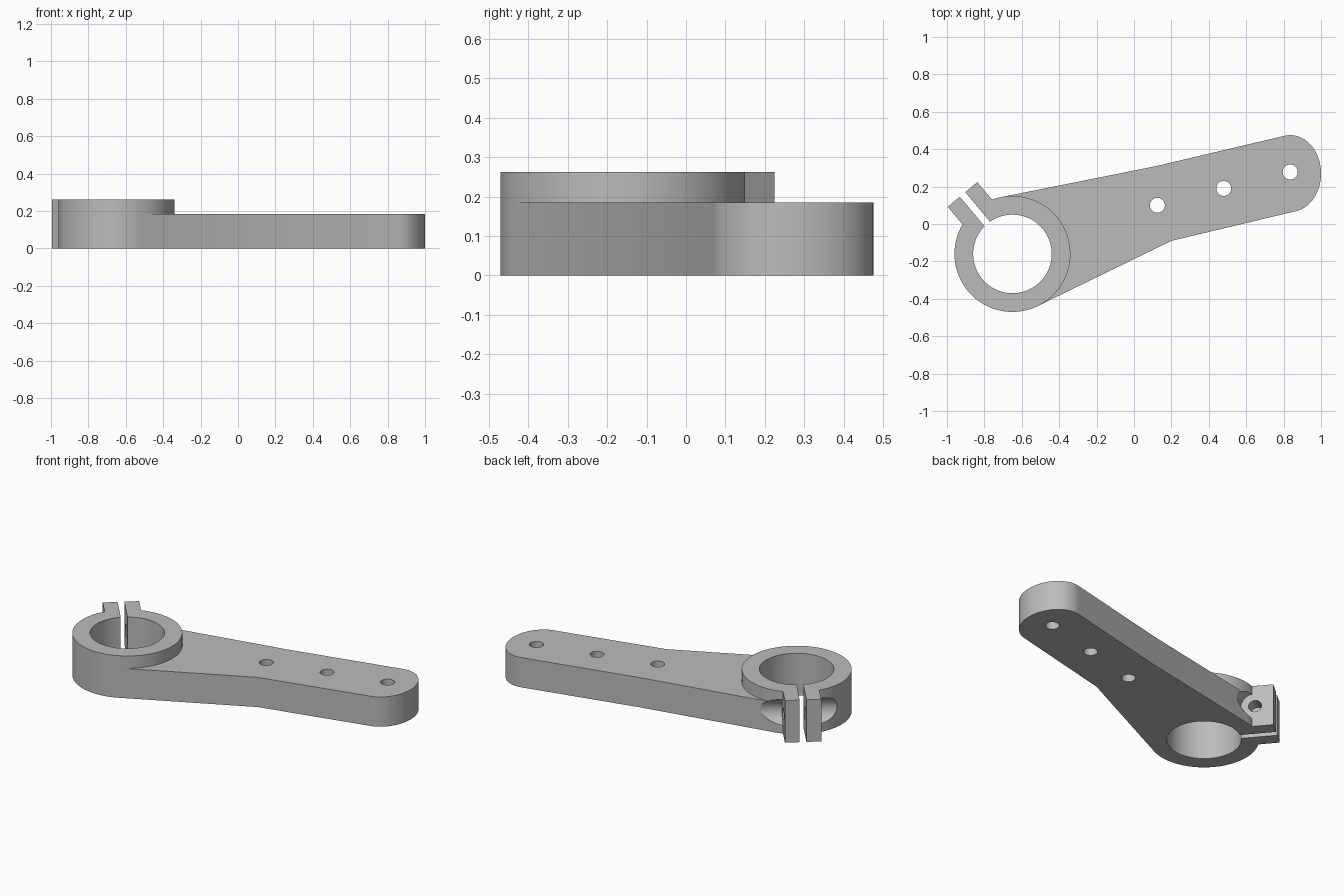
import bpy, bmesh, math
from mathutils import Matrix, Vector

if "Cube" in bpy.data.objects:
    bpy.data.objects.remove(bpy.data.objects["Cube"], do_unlink=True)

RING = Vector((-0.65, -0.16, 0))     # clamp ring centre
R_OUT, R_IN, H_RING, H_ARM = 0.31, 0.21, 0.262, 0.185
LUG_ANGLE = math.radians(130)        # direction of the clamp lugs
# local frame: x = radial along the lugs, y = tangential
LUG_FRAME = Matrix.Translation(RING) @ Matrix.Rotation(LUG_ANGLE, 4, 'Z')

grey = bpy.data.materials.new("grey_metal")
grey.use_nodes = True
grey.diffuse_color = (0.5, 0.5, 0.5, 1)
grey.node_tree.nodes["Principled BSDF"].inputs["Base Color"].default_value = (0.5, 0.5, 0.5, 1)


def add_object(name, bm):
    bmesh.ops.recalc_face_normals(bm, faces=bm.faces)
    mesh = bpy.data.meshes.new(name)
    bm.to_mesh(mesh)
    bm.free()
    mesh.materials.append(grey)
    obj = bpy.data.objects.new(name, mesh)
    bpy.context.collection.objects.link(obj)
    return obj


def prism(name, outline, z0, z1):
    bm = bmesh.new()
    face = bm.faces.new([bm.verts.new((x, y, z0)) for x, y in outline])
    ext = bmesh.ops.extrude_face_region(bm, geom=[face])
    top = [v for v in ext["geom"] if isinstance(v, bmesh.types.BMVert)]
    bmesh.ops.translate(bm, verts=top, vec=(0, 0, z1 - z0))
    return add_object(name, bm)


def cylinder(name, radius, depth, matrix, sides=48):
    bm = bmesh.new()
    bmesh.ops.create_cone(bm, cap_ends=True, segments=sides, radius1=radius,
                          radius2=radius, depth=depth, matrix=matrix)
    return add_object(name, bm)


def lug_box(name, x0, x1, width, z0, z1):
    bm = bmesh.new()
    size = Matrix.Diagonal((x1 - x0, width, z1 - z0, 1))
    place = Matrix.Translation(((x0 + x1) / 2, 0, (z0 + z1) / 2))
    bmesh.ops.create_cube(bm, size=1, matrix=LUG_FRAME @ place @ size)
    return add_object(name, bm)


def cross_cylinder(name, radius, y, depth):
    # cylinder lying along the clamp screw axis
    place = Matrix.Translation((0.31, y, H_RING / 2))
    turn = Matrix.Rotation(math.pi / 2, 4, 'X')
    return cylinder(name, radius, depth, LUG_FRAME @ place @ turn)


def combine(target, tool, operation):
    mod = target.modifiers.new(tool.name, 'BOOLEAN')
    mod.operation, mod.solver, mod.object = operation, 'EXACT', tool
    bpy.context.view_layer.objects.active = target
    bpy.ops.object.modifier_apply(modifier=mod.name)
    bpy.data.objects.remove(tool, do_unlink=True)


def ring_point(degrees):
    a = math.radians(degrees)
    r = R_OUT - 0.0005
    return RING.x + r * math.cos(a), RING.y + r * math.sin(a)


# Clamp ring with its raised collar
lever = cylinder("clamp_lever", R_OUT, H_RING,
                 Matrix.Translation(RING + Vector((0, 0, H_RING / 2))), 96)

# Tapered arm with an oval end
outline = [ring_point(-64), (0.2, -0.09)]
for i in range(41):
    a = math.radians(-79.3 + 180 * i / 40)
    outline.append((0.835 + 0.165 * math.cos(a), 0.27 + 0.205 * math.sin(a)))
outline += [(0.12, 0.31), ring_point(101.4)]
combine(lever, prism("arm", outline, 0, H_ARM), 'UNION')

# Clamp lugs
combine(lever, lug_box("lugs", 0.24, 0.415, 0.206, 0, H_RING), 'UNION')

# Bore, clamp slot, screw hole and screw head pockets
cutters = [
    cylinder("bore", R_IN, 1, Matrix.Translation(RING), 96),
    lug_box("slot", 0.1, 0.5, 0.038, -0.1, 0.4),
    cross_cylinder("screw_hole", 0.037, 0, 0.5),
]
for side in (-1, 1):
    cutters.append(cross_cylinder("pocket", 0.081, side * 0.253, 0.3))

# Linkage holes along the arm
for x, y in ((0.125, 0.1), (0.48, 0.19), (0.835, 0.278)):
    cutters.append(cylinder("link_hole", 0.04, 1, Matrix.Translation((x, y, 0)), 32))

for cutter in cutters:
    combine(lever, cutter, 'DIFFERENCE')

bpy.ops.object.select_all(action='DESELECT')
lever.select_set(True)
bpy.context.view_layer.objects.active = lever
bpy.ops.object.shade_smooth_by_angle(angle=math.radians(25))
